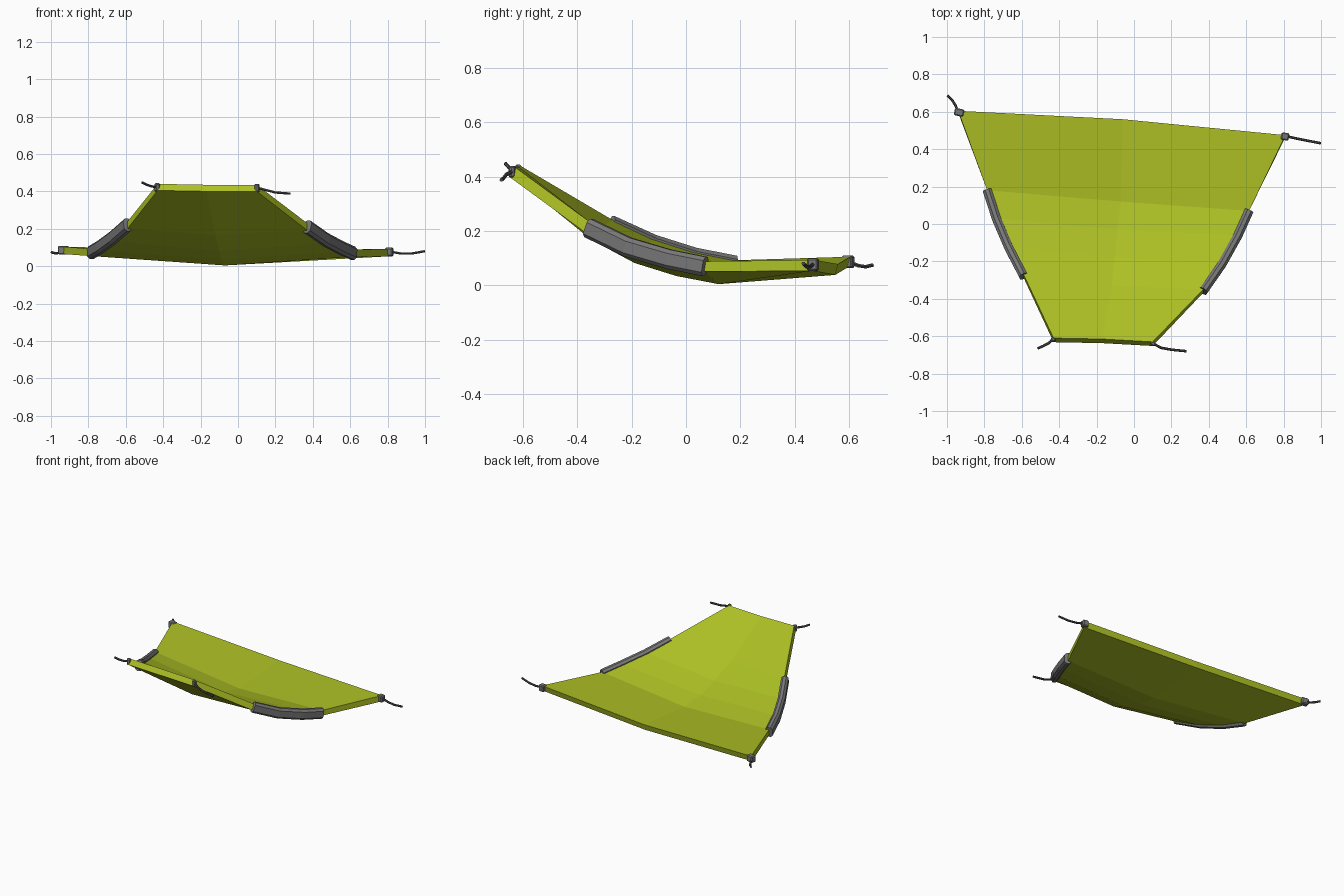
import bpy, bmesh, math
from mathutils import Vector, Matrix

if "Cube" in bpy.data.objects:
    bpy.data.objects.remove(bpy.data.objects["Cube"])


def material(name, rgb):
    m = bpy.data.materials.new(name)
    m.diffuse_color = (*rgb, 1)
    m.use_nodes = True
    m.node_tree.nodes["Principled BSDF"].inputs["Base Color"].default_value = m.diffuse_color
    return m


LIME = material("lime fabric", (0.42, 0.53, 0.018))
GREY = material("grey padding", (0.19, 0.19, 0.19))
DARK = material("dark cord", (0.075, 0.075, 0.08))


def make_object(name, bm, mat):
    bmesh.ops.recalc_face_normals(bm, faces=bm.faces[:])
    me = bpy.data.meshes.new(name)
    bm.to_mesh(me)
    bm.free()
    me.materials.append(mat)
    ob = bpy.data.objects.new(name, me)
    bpy.context.collection.objects.link(ob)
    return ob


def sweep(name, path, section, mat):
    """Sweep a (side, up) section along a path, closed by end caps."""
    pts = [Vector(p) for p in path]
    bm = bmesh.new()
    rings = []
    for i, p in enumerate(pts):
        t = (pts[min(i + 1, len(pts) - 1)] - pts[max(i - 1, 0)]).normalized()
        side = t.cross(Vector((0, 0, 1))).normalized()
        up = side.cross(t)
        rings.append([bm.verts.new(p + side * a + up * b) for a, b in section])
    n = len(section)
    for r, q in zip(rings, rings[1:]):
        for k in range(n):
            bm.faces.new((r[k], r[(k + 1) % n], q[(k + 1) % n], q[k]))
    bm.faces.new(rings[0])
    bm.faces.new(rings[-1])
    return make_object(name, bm, mat)


# Fabric rows from front to back: left edge, middle, right edge (top side)
ROWS = [
    [(-.43, -.61, .44), (-.17, -.615, .435), (.10, -.63, .435)],
    [(-.59, -.27, .24), (-.12, -.33, .205), (.37, -.35, .23)],
    [(-.67, -.12, .17), (-.10, -.18, .12), (.47, -.21, .16)],
    [(-.735, .03, .122), (-.09, -.03, .072), (.555, -.06, .115)],
    [(-.785, .18, .092), (-.07, .12, .042), (.615, .07, .088)],
    [(-.94, .605, .105), (-.06, .56, .078), (.81, .475, .093)],
]
DROP = [(-.022, -.035), (-.018, -.038), (-.01, -.038), (-.006, -.038), (0, -.038), (-.01, -.04)]

# Hanging sheet with a thick rim
bm = bmesh.new()
top = [[bm.verts.new(p) for p in row] for row in ROWS]
low = [[bm.verts.new((p[0], p[1] + dy, p[2] + dz)) for p in row]
       for row, (dy, dz) in zip(ROWS, DROP)]
for j in range(len(ROWS) - 1):
    for i in range(2):
        for g in (top, low):
            bm.faces.new((g[j][i], g[j][i + 1], g[j + 1][i + 1], g[j + 1][i]))
    for i in (0, 2):
        bm.faces.new((top[j][i], top[j + 1][i], low[j + 1][i], low[j][i]))
for j in (0, -1):
    for i in range(2):
        bm.faces.new((top[j][i], top[j][i + 1], low[j][i + 1], low[j][i]))
make_object("fabric_sheet", bm, LIME)

# Padded sleeves around the two side edges
W, H, C = .024, .036, .014
PAD = [(W, -H + C), (W, H - C), (W - C, H), (C - W, H),
       (-W, H - C), (-W, C - H), (C - W, -H), (W - C, -H)]
for name, i in (("left_pad", 0), ("right_pad", 2)):
    path = [Vector(ROWS[j][i]) + Vector((0, DROP[j][0] / 2, -.019)) for j in (1, 2, 3, 4)]
    sweep(name, path, PAD, GREY)

# Corner wraps and curved cords
CORD = [(.007 * math.cos(k * math.pi / 3), .007 * math.sin(k * math.pi / 3)) for k in range(6)]
CORNERS = [
    ("front_left", (-.432, -.618, .421), (.026, .022, .046), 20,
     [(-.43, -.615, .423), (-.458, -.638, .426), (-.485, -.652, .434), (-.514, -.665, .448)]),
    ("front_right", (.102, -.64, .418), (.026, .022, .044), -30,
     [(.10, -.638, .42), (.145, -.662, .408), (.20, -.672, .394), (.28, -.68, .388)]),
    ("back_right", (.808, .468, .076), (.042, .04, .046), -10,
     [(.81, .47, .078), (.87, .457, .068), (.93, .445, .068), (.998, .432, .08)]),
    ("back_left", (-.935, .597, .086), (.052, .04, .046), -12,
     [(-.94, .60, .086), (-.955, .635, .072), (-.972, .662, .068), (-.997, .687, .074)]),
]
for name, loc, size, angle, path in CORNERS:
    bm = bmesh.new()
    bmesh.ops.create_cube(bm, size=1, matrix=Matrix.Translation(loc)
                          @ Matrix.Rotation(math.radians(angle), 4, 'Z')
                          @ Matrix.Diagonal((*size, 1)))
    bmesh.ops.bevel(bm, geom=bm.edges[:], offset=.006, segments=1, affect='EDGES')
    make_object(name + "_corner_wrap", bm, GREY)
    sweep(name + "_cord", path, CORD, DARK)
